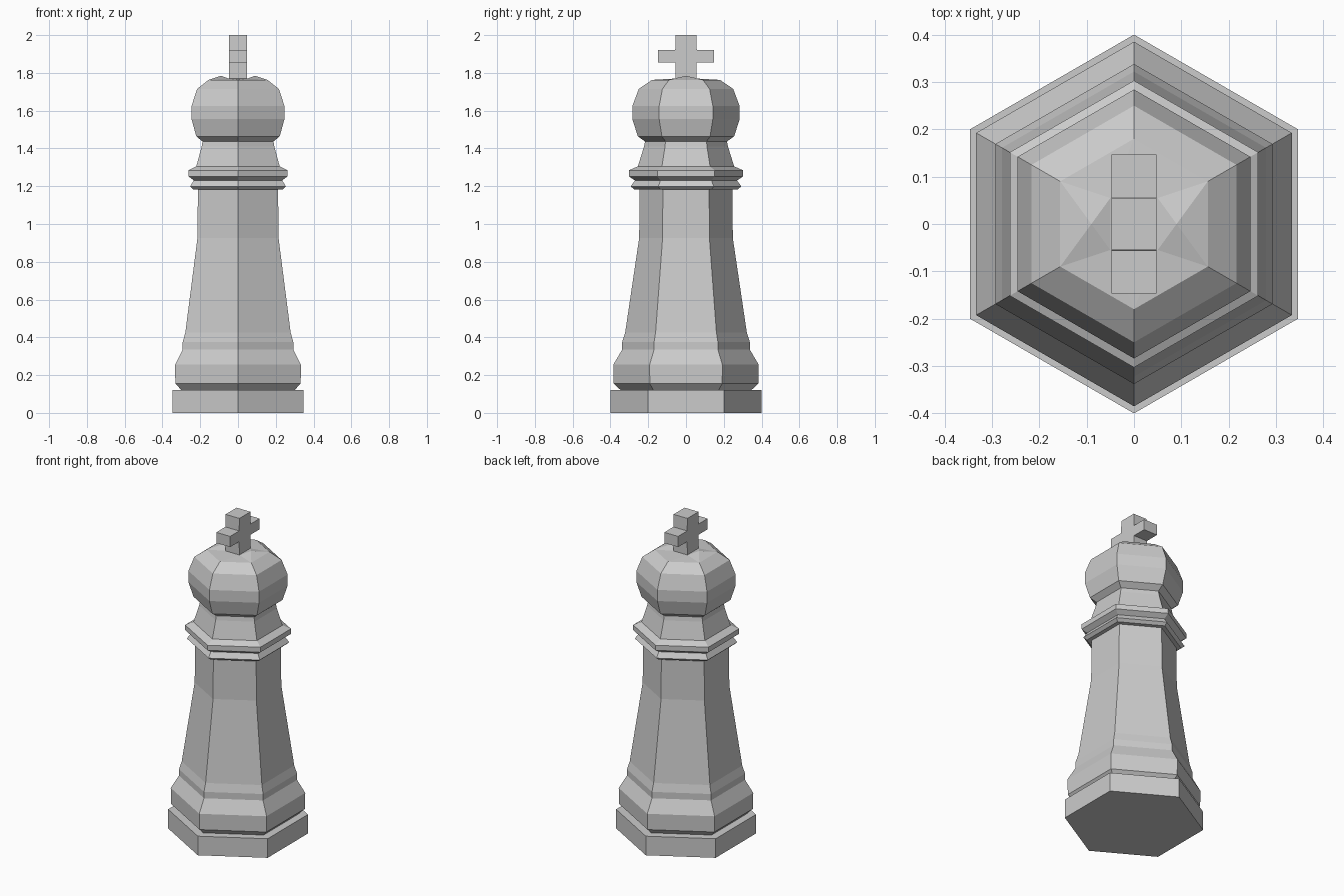
import bpy, bmesh, math

if "Cube" in bpy.data.objects:
    bpy.data.objects.remove(bpy.data.objects["Cube"])


def finish(bm, name):
    bmesh.ops.recalc_face_normals(bm, faces=bm.faces)
    mesh = bpy.data.meshes.new(name)
    bm.to_mesh(mesh)
    bm.free()
    ob = bpy.data.objects.new(name, mesh)
    bpy.context.collection.objects.link(ob)
    return ob


def hex_ring(bm, r, z):
    # corners point along +y / -y
    return [bm.verts.new((r * math.sin(k * math.pi / 3), r * math.cos(k * math.pi / 3), z))
            for k in range(6)]


def hex_turned(name, profile, cap_top=True):
    """Six-sided stack of (radius, z) rings."""
    bm = bmesh.new()
    rings = [hex_ring(bm, r, z) for r, z in profile]
    for a, b in zip(rings, rings[1:]):
        for k in range(6):
            j = (k + 1) % 6
            bm.faces.new((a[k], a[j], b[j], b[k]))
    bm.faces.new(rings[0])
    if cap_top:
        bm.faces.new(rings[-1])
    else:
        # crown: slightly ridged top running down to the foot of the finial
        A, B, C, D, E, F = rings[-1]
        P, Q = (bm.verts.new((x, 0, 1.785)) for x in (0.09, -0.09))
        s1, s2, s3, s4 = (bm.verts.new((x, y, 1.77)) for x, y in
                          ((.05, .055), (.05, -.055), (-.05, -.055), (-.05, .055)))
        for f in ((P, B, C), (P, B, s1), (P, C, s2), (P, s1, s2),
                  (Q, E, F), (Q, E, s3), (Q, F, s4), (Q, s3, s4),
                  (A, B, s1), (A, s1, s4), (A, s4, F),
                  (D, C, s2), (D, s2, s3), (D, s3, E), (s1, s2, s3, s4)):
            bm.faces.new(f)
    return finish(bm, name)


# foot plate
hex_turned("base_plate", [(0.4, 0), (0.4, 0.12)])

# moulded foot, tapering shaft, collar, neck and bulbous head in one profile
hex_turned("body", [
    (0.345, 0.12), (0.383, 0.155), (0.385, 0.255), (0.338, 0.335), (0.338, 0.375),
    (0.322, 0.425), (0.248, 0.925), (0.245, 1.183),
    (0.273, 1.183), (0.293, 1.199), (0.270, 1.231),
    (0.303, 1.252), (0.303, 1.284), (0.255, 1.305),
    (0.222, 1.410), (0.217, 1.437), (0.255, 1.464), (0.284, 1.555),
    (0.284, 1.625), (0.250, 1.715), (0.180, 1.763)], cap_top=False)

# cross finial, outline in the y-z plane extruded along x
half = [(0.055, 1.765), (0.057, 1.855), (0.147, 1.855),
        (0.147, 1.922), (0.057, 1.922), (0.055, 2.0)]
outline = half + [(-y, z) for y, z in reversed(half)]
bm = bmesh.new()
face = bm.faces.new([bm.verts.new((-0.048, y, z)) for y, z in outline])
ext = bmesh.ops.extrude_face_region(bm, geom=[face])
bmesh.ops.translate(bm, vec=(0.096, 0, 0),
                    verts=[v for v in ext["geom"] if isinstance(v, bmesh.types.BMVert)])
finish(bm, "cross_finial")
